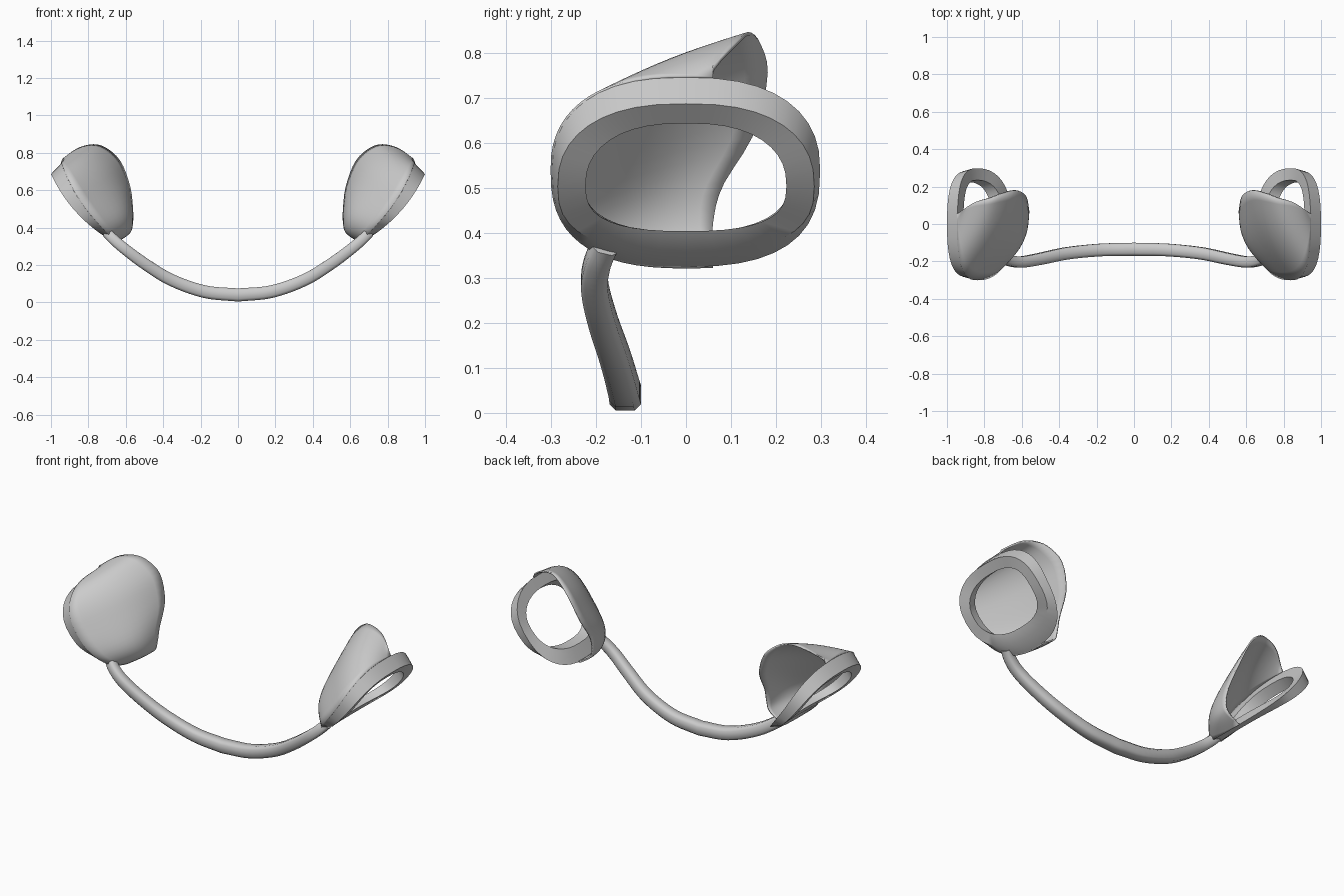
import bpy, bmesh, math
from mathutils import Vector

if "Cube" in bpy.data.objects:
    bpy.data.objects.remove(bpy.data.objects["Cube"])

# Local frame of the right cup: u = up and out, v = world y, w = inward and up
U, V, W = Vector((.647, 0, .762)), Vector((0, 1, 0)), Vector((-.762, 0, .647))
CENTRE = Vector((.86, 0, .522))


def place(p):
    return CENTRE + U * p[0] + V * p[1] + W * p[2]


def spline(points, n):
    """Catmull-Rom samples through the points."""
    pts = [Vector(p) for p in points]
    pts = [2 * pts[0] - pts[1]] + pts + [2 * pts[-1] - pts[-2]]
    out = []
    for i in range(n + 1):
        s = i / n * (len(pts) - 3)
        k = min(int(s), len(pts) - 4)
        t = s - k
        a, b, c, d = pts[k:k + 4]
        out.append(.5 * (2 * b + (c - a) * t + (2 * a - 5 * b + 4 * c - d) * t ** 2
                         + (3 * b - a - 3 * c + d) * t ** 3))
    return out


def loft(name, rows, wrap_rows=False, wrap_cols=False, solid=0, cap=False, angle=40):
    """Skin a grid of points, then mirror it to the other side."""
    bm = bmesh.new()
    vs = [[bm.verts.new(p) for p in r] for r in rows]
    nr, nc = len(vs), len(vs[0])
    for i in range(nr if wrap_rows else nr - 1):
        for j in range(nc if wrap_cols else nc - 1):
            a, b = vs[i], vs[(i + 1) % nr]
            k = (j + 1) % nc
            bm.faces.new((a[j], a[k], b[k], b[j]))
    if cap:
        bm.faces.new(vs[-1])
    bmesh.ops.recalc_face_normals(bm, faces=bm.faces)
    me = bpy.data.meshes.new(name)
    bm.to_mesh(me)
    bm.free()
    ob = bpy.data.objects.new(name, me)
    bpy.context.collection.objects.link(ob)
    bpy.context.view_layer.objects.active = ob
    ob.select_set(True)
    bpy.ops.object.shade_smooth_by_angle(angle=math.radians(angle))
    ob.select_set(False)
    if solid:
        m = ob.modifiers.new("thickness", 'SOLIDIFY')
        m.thickness, m.offset = solid, 0
    m = ob.modifiers.new("other_side", 'MIRROR')
    m.merge_threshold = .001
    return ob


def rim(th, top, bottom, half, w_top, w_bottom):
    """Point on a rounded-rectangle loop; the loop bows outward between its ends."""
    c, s = math.cos(th), math.sin(th)
    cu = math.copysign(abs(c) ** .8, c)
    sv = math.copysign(abs(s) ** .8, s)
    w = (w_top + w_bottom) / 2 + cu * (w_top - w_bottom) / 2 - .03 * (1 - cu * cu)
    return Vector((cu * (top if c > 0 else bottom), -half * sv, w))


# Open rings: inner front, front ridge, outer back, inner back
OUTER = (.225, .285, .298, .08, .03)
LOOPS = [(.157, .157, .223, .002, .002), (.216, .216, .285, 0, 0),
         OUTER, (.157, .2, .235, .065, .05)]
N = 40
loft("cup_ring", [[place(rim(2 * math.pi * i / N, *L)) for i in range(N)] for L in LOOPS],
     wrap_rows=True, wrap_cols=True)

# Shells: from the front half of the ring back to a curved free edge
EDGE = [(.236, .06, .10), (.225, .115, .20), (.186, .14, .276), (.125, .165, .314),
        (.026, .18, .324), (-.105, .15, .278), (-.206, .08, .212),
        (-.267, .06, .16), (-.295, .06, .116), (-.288, .06, .045)]
M, K = 32, 10
edge = spline(EDGE, M)
rows = []
for i in range(M + 1):
    f = i / M
    start = rim(-.134 + f * (math.pi + .268), *OUTER)
    swell = math.sin(math.pi * f ** 1.4)
    row = []
    for j in range(K + 1):
        t = j / K
        p = start.lerp(edge[i], t)
        b = math.sin(math.pi * t) * swell
        row.append(place(p + Vector((-.012 * b, -.015 * b, .045 * b))))
    rows.append(row)
loft("cup_shell", rows, solid=.008, angle=60)

# Connecting band: rounded square section swept along a curve
PATH = [(0, -.135, .04), (.18, -.139, .058), (.36, -.157, .122), (.5, -.186, .208),
        (.6, -.203, .282), (.66, -.197, .332), (.70, -.18, .372)]
path = spline(PATH, 30)
SECTION = [(1, .6), (.6, 1), (-.6, 1), (-1, .6), (-1, -.6), (-.6, -1), (.6, -1), (1, -.6)]
rows = []
for i, p in enumerate(path):
    tan = (path[min(i + 1, 30)] - path[max(i - 1, 0)]).normalized()
    if i == 0:
        tan = Vector((1, 0, 0))
    up = tan.cross(Vector((0, 1, 0))) * -1
    up.normalize()
    side = tan.cross(up)
    r = .035 - .008 * i / 30
    rows.append([p + side * a * r + up * b * r for a, b in SECTION])
loft("connecting_band", rows, wrap_cols=True, cap=True, angle=50)
